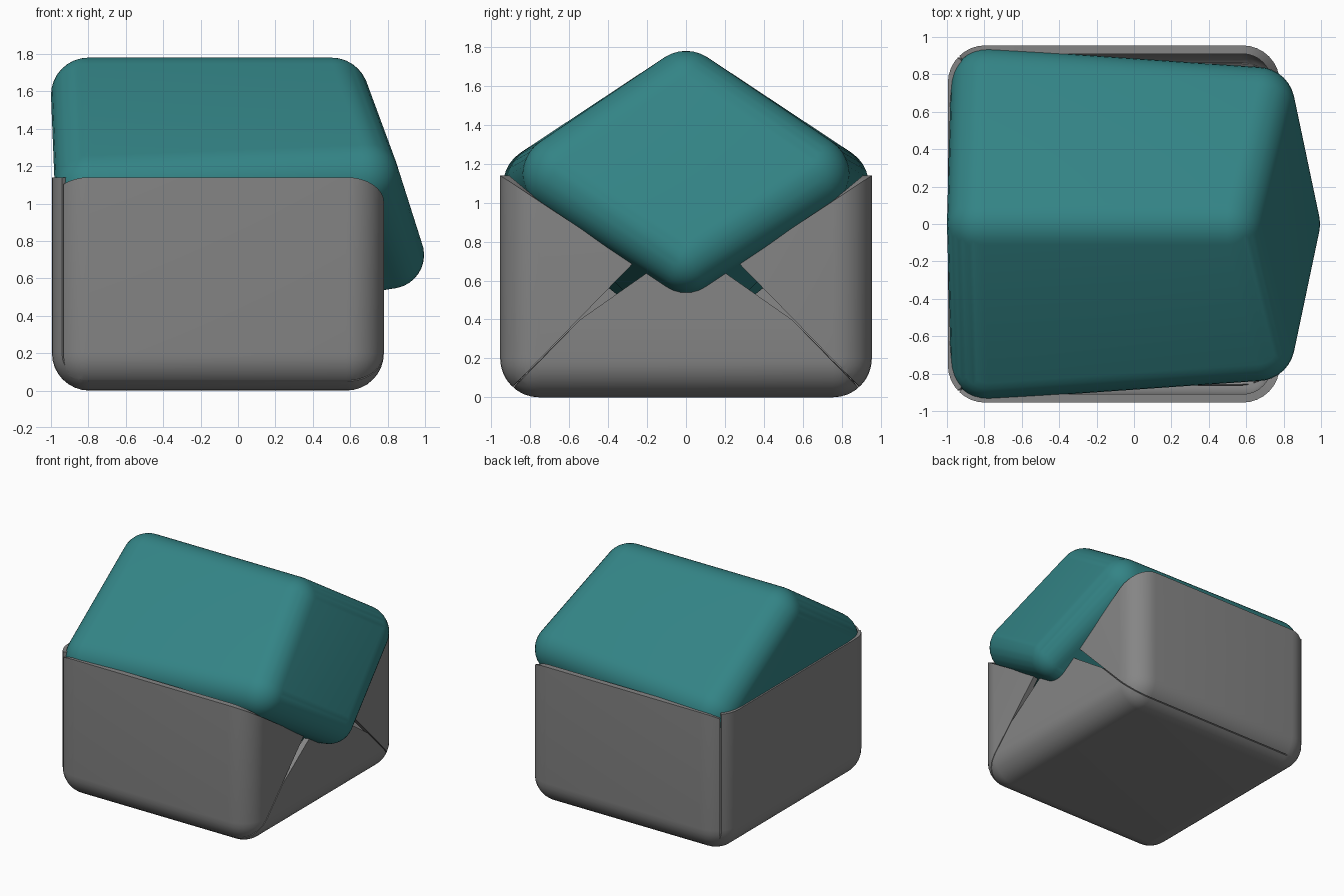
import bpy
import bmesh
import math
from mathutils import Vector

cube = bpy.data.objects.get("Cube")
if cube:
    bpy.data.objects.remove(cube, do_unlink=True)


def material(name, colour):
    mat = bpy.data.materials.new(name)
    mat.use_nodes = True
    mat.diffuse_color = colour
    mat.node_tree.nodes["Principled BSDF"].inputs["Base Color"].default_value = colour
    return mat


teal = material("teal", (0.033, 0.23, 0.237, 1))
grey = material("grey", (0.235, 0.235, 0.235, 1))


def sphere_points(centre, radius, segments=32):
    """Points of a ball placed at one corner."""
    points = [centre + Vector((0, 0, s * radius)) for s in (-1, 1)]
    for i in range(1, segments // 2):
        a = math.tau * i / segments
        for j in range(segments):
            b = math.tau * j / segments
            ring = Vector((math.sin(a) * math.cos(b), math.sin(a) * math.sin(b), math.cos(a)))
            points.append(centre + ring * radius)
    return points


def rounded_hull(corners):
    """Convex solid wrapped around a ball at every (x, y, z, radius) corner."""
    bm = bmesh.new()
    for x, y, z, r in corners:
        for p in sphere_points(Vector((x, y, z)), r):
            bm.verts.new(p)
    bmesh.ops.convex_hull(bm, input=bm.verts[:], use_existing_faces=False)
    loose = [v for v in bm.verts if not v.link_faces]
    bmesh.ops.delete(bm, geom=loose, context='VERTS')
    bmesh.ops.dissolve_limit(bm, angle_limit=0.002, verts=bm.verts[:], edges=bm.edges[:])
    bmesh.ops.recalc_face_normals(bm, faces=bm.faces[:])
    return bm


def cut(bm, point, normal):
    """Remove everything on the side the normal points to."""
    geom = bm.verts[:] + bm.edges[:] + bm.faces[:]
    bmesh.ops.bisect_plane(bm, geom=geom, plane_co=point, plane_no=Vector(normal).normalized(),
                           clear_outer=True)


def finish(bm, name, mat, thickness=0):
    mesh = bpy.data.meshes.new(name)
    bm.to_mesh(mesh)
    bm.free()
    obj = bpy.data.objects.new(name, mesh)
    bpy.context.collection.objects.link(obj)
    mesh.materials.append(mat)
    bpy.ops.object.select_all(action='DESELECT')
    obj.select_set(True)
    bpy.context.view_layer.objects.active = obj
    if thickness:
        mod = obj.modifiers.new("thickness", 'SOLIDIFY')
        mod.thickness = thickness
        mod.offset = -1
        bpy.ops.object.modifier_apply(modifier=mod.name)
    bpy.ops.object.shade_smooth_by_angle(angle=math.radians(35))
    return obj


def box_shell():
    r = 0.2
    return rounded_hull([(x, y, z, r) for x in (-0.795, 0.58)
                         for y in (-0.755, 0.755) for z in (r, 1.6)])


WALL = 0.045

# Teal inner block: tapered diamond prism with a leaning end face
finish(rounded_hull([
    (-0.8, 0, 1.58, 0.2), (0.5, 0, 1.58, 0.2),
    (-0.78, 0.74, 1.09, 0.2), (-0.78, -0.74, 1.09, 0.2),
    (0.66, 0.64, 1.147, 0.2), (0.66, -0.64, 1.147, 0.2),
    (-0.72, 0, 0.5, 0.2), (0.815, 0, 0.725, 0.18),
]), "inner_block", teal)

# Side panels, each folding round the corner into a pointed flap
for side, name in ((-1, "front_panel"), (1, "back_panel")):
    bm = box_shell()
    cut(bm, (0, 0, 0), (0, -side, 0))
    cut(bm, (0, 0, 0.51), (0, -0.66 * side, 1))
    cut(bm, (0, 0, 0.967), (0, -1.025 * side, -1))
    cut(bm, (-0.035, 0, 0), (-1, -side, 0))
    finish(bm, name, grey, WALL)

# Base with its triangular flap
bm = box_shell()
cut(bm, (-0.8, 0, 0), (-1, 0, 0))
for side in (-1, 1):
    cut(bm, (0, 0, 0.957), (0, 1.025 * side, 1))
    cut(bm, (0, 0, 0.78), (0, 0.7 * side, 1))
finish(bm, "base_and_flap", grey, WALL)

# Closed end wall
bm = box_shell()
cut(bm, (-0.8, 0, 0), (1, 0, 0))
cut(bm, (0, 0, 1.14), (0, 0, 1))
for side in (-1, 1):
    cut(bm, (0, 0.89 * side, 0), (0, side, 0))
finish(bm, "end_wall", grey, WALL)
